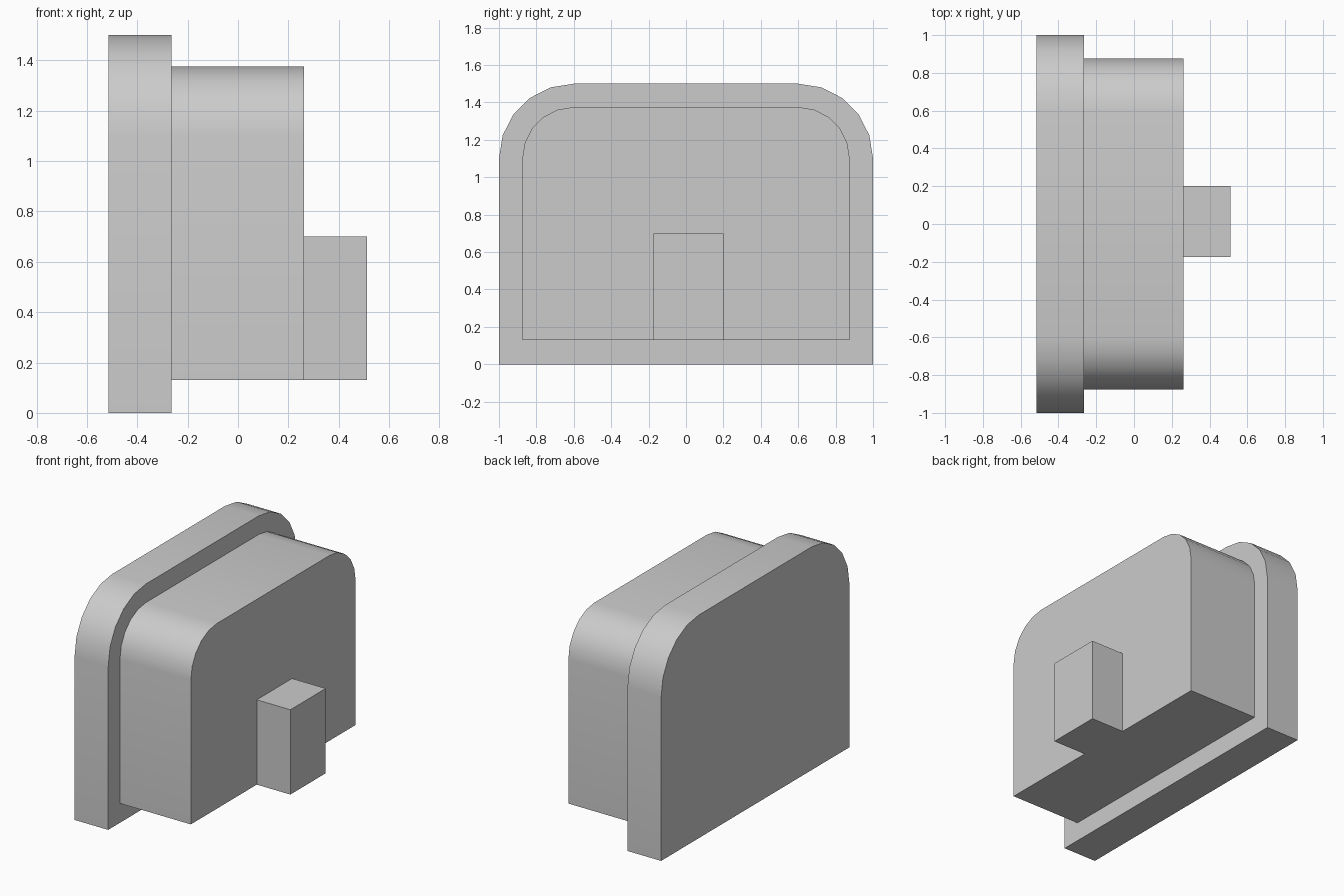
import bpy, bmesh
from math import sin, cos, radians, pi

cube = bpy.data.objects.get("Cube")
if cube:
    bpy.data.objects.remove(cube, do_unlink=True)

grey = bpy.data.materials.new("plain grey")
grey.use_nodes = True
grey.diffuse_color = (0.6, 0.6, 0.6, 1)
grey.node_tree.nodes["Principled BSDF"].inputs["Base Color"].default_value = (0.6, 0.6, 0.6, 1)


def extrude_profile(name, profile, x0, x1):
    """Sweep a closed (y, z) outline along x and close both ends."""
    bm = bmesh.new()
    face = bm.faces.new([bm.verts.new((x0, y, z)) for y, z in profile])
    swept = bmesh.ops.extrude_face_region(bm, geom=[face])["geom"]
    for v in swept:
        if isinstance(v, bmesh.types.BMVert):
            v.co.x = x1
    bmesh.ops.recalc_face_normals(bm, faces=bm.faces)
    mesh = bpy.data.meshes.new(name)
    bm.to_mesh(mesh)
    bm.free()
    mesh.materials.append(grey)
    obj = bpy.data.objects.new(name, mesh)
    bpy.context.collection.objects.link(obj)
    bpy.ops.object.select_all(action="DESELECT")
    obj.select_set(True)
    bpy.context.view_layer.objects.active = obj
    bpy.ops.object.shade_smooth_by_angle(angle=radians(30))
    return obj


def arch(bottom, radius, centre_y=0.6, centre_z=1.1, steps=5):
    """Flat-bottomed outline with two rounded upper corners."""
    arc = [(centre_y + radius * cos(a), centre_z + radius * sin(a))
           for a in (i * pi / 2 / steps for i in range(steps + 1))]
    right = [(centre_y + radius, bottom)] + arc
    return right + [(-y, z) for y, z in reversed(right)]


# Back plate, main body sharing its corner centres, and the small block
extrude_profile("back_plate", arch(0, 0.4), -0.515, -0.265)
extrude_profile("main_body", arch(0.13, 0.275), -0.265, 0.262)
extrude_profile("small_block",
                [(-0.175, 0.13), (0.2, 0.13), (0.2, 0.7), (-0.175, 0.7)],
                0.262, 0.512)
